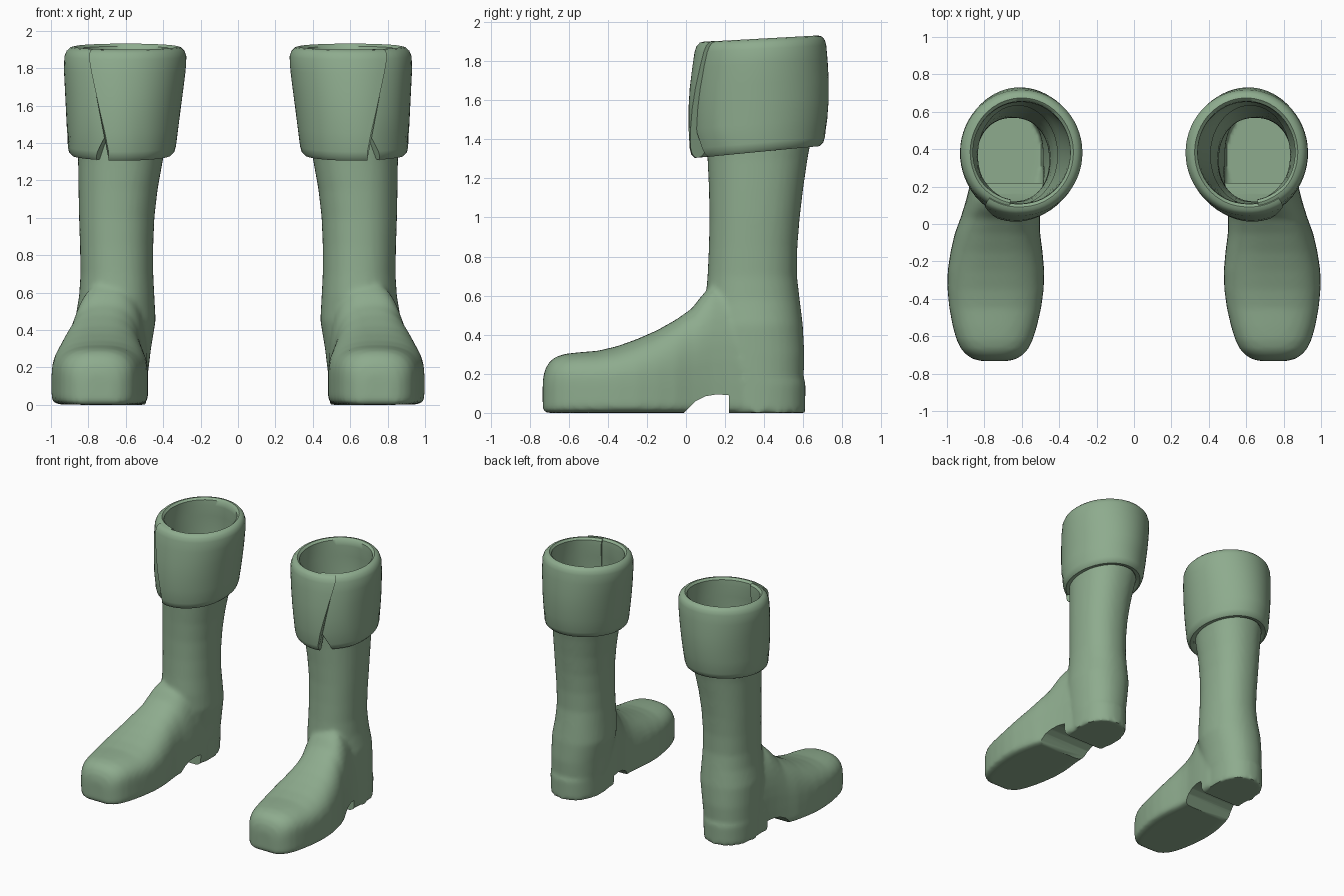
import bpy, bmesh, math
from math import sin, cos, pi, radians

if "Cube" in bpy.data.objects:
    bpy.data.objects.remove(bpy.data.objects["Cube"])

green = bpy.data.materials.new("sage green")
green.diffuse_color = (0.27, 0.41, 0.27, 1)
green.use_nodes = True
green.node_tree.nodes["Principled BSDF"].inputs["Base Color"].default_value = green.diffuse_color


def make_object(name, bm):
    bmesh.ops.recalc_face_normals(bm, faces=bm.faces)
    mesh = bpy.data.meshes.new(name)
    bm.to_mesh(mesh)
    bm.free()
    obj = bpy.data.objects.new(name, mesh)
    bpy.context.collection.objects.link(obj)
    mesh.materials.append(green)
    return obj


def loft(name, rings):
    """Skin a row of closed rings and cap both ends."""
    bm = bmesh.new()
    rows = [[bm.verts.new(p) for p in ring] for ring in rings]
    for a, b in zip(rows, rows[1:]):
        for i in range(len(a)):
            j = (i + 1) % len(a)
            bm.faces.new((a[i], a[j], b[j], b[i]))
    bm.faces.new(rows[0])
    bm.faces.new(rows[-1])
    return make_object(name, bm)


def apply(obj, kind, **settings):
    mod = obj.modifiers.new(kind, kind)
    for key, value in settings.items():
        setattr(mod, key, value)
    bpy.context.view_layer.objects.active = obj
    bpy.ops.object.modifier_apply(modifier=mod.name)


def power(v, e):
    return math.copysign(abs(v) ** e, v)


def lerp_table(table, x):
    for (x0, y0), (x1, y1) in zip(table, table[1:]):
        if x <= x1:
            f = max(0, (x - x0) / (x1 - x0))
            return y0 + (y1 - y0) * f
    return table[-1][1]


# Shaft and heel: z, x min, x max, y front, y back
shaft_rows = [
    (0.00, .49, .865, .13, .61), (0.155, .485, .87, .13, .612),
    (0.175, .48, .87, .12, .602), (0.30, .465, .872, .11, .606),
    (0.45, .44, .872, .10, .598), (0.58, .447, .85, .10, .582),
    (0.70, .453, .842, .11, .568), (0.85, .453, .845, .117, .57),
    (1.00, .447, .85, .12, .582), (1.15, .43, .853, .117, .60),
    (1.30, .403, .855, .11, .622), (1.45, .37, .865, .10, .65),
    (1.65, .34, .875, .09, .68), (1.89, .32, .88, .085, .685)]


def shaft_ring(z, x0, x1, y0, y1, n=40, e=2 / 2.2):
    return [((x0 + x1) / 2 + (x1 - x0) / 2 * power(cos(2 * pi * i / n), e),
             (y0 + y1) / 2 + (y1 - y0) / 2 * power(sin(2 * pi * i / n), e), z)
            for i in range(n)]


# Foot: y, centre x, half width, crest height
foot_rows = [
    (-.733, .745, .07, .17), (-.722, .745, .115, .22), (-.70, .745, .15, .26),
    (-.67, .745, .178, .285), (-.62, .745, .203, .302), (-.55, .744, .224, .31),
    (-.45, .742, .245, .318), (-.35, .740, .257, .342), (-.25, .738, .258, .378),
    (-.15, .735, .246, .422), (-.05, .730, .228, .478), (.03, .716, .212, .535),
    (.08, .705, .207, .60), (.13, .694, .203, .65), (.20, .682, .198, .66),
    (.30, .672, .190, .64)]


def foot_ring(y, cx, w, h, n=40):
    mid, ring = min(.15, h * .5), []
    for i in range(n):
        c, s = cos(2 * pi * i / n), sin(2 * pi * i / n)
        if s >= 0:
            ring.append((cx + w * power(c, .78), y, mid + (h - mid) * power(s, .78)))
        else:
            ring.append((cx + w * power(c, .2), y, mid + mid * power(s, .2)))
    return ring


boot = loft("boot", [shaft_ring(*r) for r in shaft_rows])
foot = loft("foot", [foot_ring(*r) for r in foot_rows])

# Blend foot and shaft into one skin
apply(boot, "BOOLEAN", object=foot, operation="UNION", solver="EXACT")
apply(boot, "REMESH", mode="VOXEL", voxel_size=0.016)
apply(boot, "SMOOTH", factor=0.5, iterations=5)

# Arch cut in front of the heel
arch = [(.22, -.1), (.22, .09), (.16, .095), (.10, .085), (.05, .06), (.02, .03), (-.01, .0), (-.01, -.1)]
cutter = loft("arch_cutter", [[(x, y, z) for y, z in arch] for x in (.2, 1.2)])
apply(boot, "BOOLEAN", object=cutter, operation="DIFFERENCE", solver="EXACT")
for helper in (foot, cutter):
    bpy.data.objects.remove(helper)

# Open the top of the shaft
bm = bmesh.new()
bm.from_mesh(boot.data)
bmesh.ops.delete(bm, geom=[f for f in bm.faces if f.calc_center_median().z > 1.872], context="FACES")
bm.to_mesh(boot.data)
bm.free()

# Cuff: slab section (inward offset, height fraction), swept round with lapped ends
section = [(.075, .05), (.05, .005), (.02, 0), (.005, .03), (0, .08), (0, .25), (0, .42),
           (0, .6), (0, .78), (0, .91), (.008, .96), (.025, .992), (.045, 1.0), (.062, .975),
           (.066, .9), (.068, .75), (.07, .55), (.072, .3)]
over_edge = [(0, -76), (.1, -77), (.5, -66), (1, -54)]
under_edge = [(0, -57), (.08, -61), (.27, -74), (1, -76)]


def cuff_ring(u):
    ring = []
    for inset, v in section:
        a0 = lerp_table(over_edge, v)
        a1 = lerp_table(under_edge, v) - 360
        t = radians(a0 + (a1 - a0) * u)
        lift = .022 * max(0, 1 - u / .1) - .022 * max(0, 1 - (1 - u) / .1)
        cx = .623 - .023 * v
        rx = .285 + .045 * min(1, v * 1.15) + lift - inset
        cy = .368 + .015 * v
        ry = .336 + .02 * sin(pi * min(1, v * 1.1)) + lift * .6 - inset
        if v > .85:
            rx -= (v - .85) * .06
        bottom = 1.335 + .03 * sin(t)
        top = 1.915 + .016 * sin(t)
        ring.append((cx + rx * cos(t), cy + ry * sin(t), bottom + (top - bottom) * v))
    return ring


cuff = loft("cuff", [cuff_ring(i / 64) for i in range(65)])

# Shade and mirror to make the pair
for obj in (boot, cuff):
    bpy.ops.object.select_all(action="DESELECT")
    obj.select_set(True)
    bpy.context.view_layer.objects.active = obj
    obj.data.materials.clear()
    obj.data.materials.append(green)
    bpy.ops.object.shade_smooth_by_angle(angle=radians(45))
    apply(obj, "MIRROR", use_axis=(True, False, False), use_mirror_merge=False)
